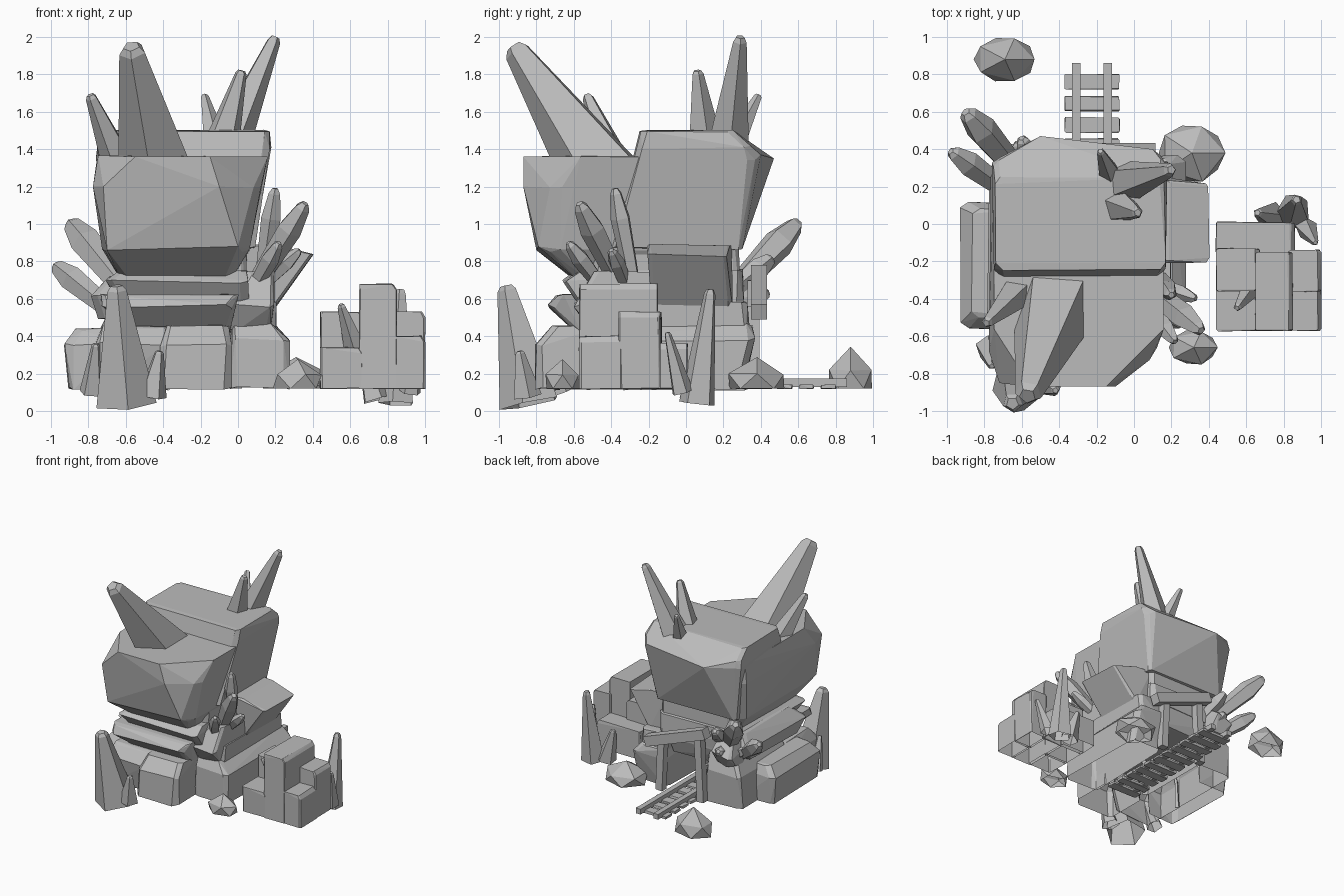
import bpy
import bmesh
import math
import random
from mathutils import Vector

random.seed(4)

default_cube = bpy.data.objects.get("Cube")
if default_cube:
    bpy.data.objects.remove(default_cube, do_unlink=True)

stone = bpy.data.materials.new("stone_grey")
stone.use_nodes = True
grey = (.5, .5, .5, 1)
stone.diffuse_color = grey
stone.node_tree.nodes["Principled BSDF"].inputs["Base Color"].default_value = grey

DOWN, BACKWARD, FORWARD, RIGHTWARD = (Vector(d) for d in (
    (0, 0, -1), (0, 1, 0), (0, -1, 0), (1, 0, 0)))


def finish(name, mesh_builder):
    """Turn a bmesh into a flat shaded stone object."""
    mesh = bpy.data.meshes.new(name)
    mesh_builder.to_mesh(mesh)
    mesh_builder.free()
    mesh.materials.append(stone)
    shape = bpy.data.objects.new(name, mesh)
    bpy.context.collection.objects.link(shape)
    return shape


def slab(name, *levels, corner=.03, rough=.01, peaks=(), open_sides=()):
    """Chipped block: hull of levels, each (z, left, right, front, back), and extra peaks."""
    builder = bmesh.new()
    for peak in peaks:
        builder.verts.new(peak)
    for z, left, right, front, back in levels:
        cut = min(corner, (right - left) / 3, (back - front) / 3)
        for x, inward in ((left, cut), (right, -cut)):
            for y, deeper in ((front, cut), (back, -cut)):
                for point in ((x + inward, y, z), (x, y + deeper, z)):
                    wobble = [random.uniform(-rough, rough) for axis in point]
                    builder.verts.new(Vector(point) + Vector(wobble))
    hull = bmesh.ops.convex_hull(builder, input=builder.verts)
    spare = [v for v in hull["geom_interior"] if isinstance(v, bmesh.types.BMVert)]
    bmesh.ops.delete(builder, geom=spare, context="VERTS")
    bmesh.ops.dissolve_limit(builder, angle_limit=math.radians(4),
                             verts=builder.verts, edges=builder.edges)
    bmesh.ops.recalc_face_normals(builder, faces=builder.faces)
    builder.normal_update()
    removed = [f for f in builder.faces if any(f.normal.dot(d) > .85 for d in open_sides)]
    bmesh.ops.delete(builder, geom=removed, context="FACES")
    return finish(name, builder)


def spike(name, base, tip, profile, sides=5, turn=.4, closed=False):
    """Prism along a line; profile holds (fraction along, radius) pairs."""
    base, tip = Vector(base), Vector(tip)
    rotation = (tip - base).to_track_quat("Z", "Y")
    builder = bmesh.new()
    rings = []
    for along, radius in profile:
        ring = []
        for step in range(sides):
            angle = math.tau * step / sides + turn
            offset = Vector((math.cos(angle), math.sin(angle), 0)) * radius
            ring.append(builder.verts.new(base.lerp(tip, along) + rotation @ offset))
        rings.append(ring)
    for lower, upper in zip(rings, rings[1:]):
        for step in range(sides):
            after = (step + 1) % sides
            builder.faces.new((lower[step], lower[after], upper[after], upper[step]))
    if closed:
        builder.faces.new(reversed(rings[0]))
    builder.faces.new(rings[-1])
    return finish(name, builder)


def crystal(name, base, tip, radius):
    """Tall crystal narrowing steadily from its foot."""
    profile = ((0, radius), (.96, radius * .32), (1, radius * .2))
    return spike(name, base, tip, profile, turn=random.uniform(0, 2))


def blunt_crystal(name, base, tip, radius):
    """Club shaped crystal, widest near its short point."""
    profile = ((0, radius * .7), (.72, radius), (.95, radius * .6), (1, radius * .3))
    return spike(name, base, tip, profile, turn=random.uniform(0, 2))


def beam(name, start, end, radius):
    profile = ((0, radius), (1, radius))
    return spike(name, start, end, profile, sides=4, turn=math.pi / 4, closed=True)


def boulder(name, center, size):
    """Loose faceted stone, open where it rests on the ground."""
    builder = bmesh.new()
    bmesh.ops.create_icosphere(builder, subdivisions=1, radius=1)
    floor = center[2]
    for v in builder.verts:
        v.co *= random.uniform(.97, 1.08)
        v.co = Vector(center) + v.co * Vector(size)
        v.co.z = max(v.co.z, floor)
    resting = [f for f in builder.faces if all(v.co.z <= floor for v in f.verts)]
    bmesh.ops.delete(builder, geom=resting, context="FACES")
    return finish(name, builder)


# Hollow base blocks around the tunnel
slab("base_front", (.12, -.42, -.04, -.8, -.4), (.35, -.42, -.04, -.8, -.4),
     (.46, -.38, -.05, -.72, -.4), open_sides=(DOWN, BACKWARD))
slab("base_front_left", (.12, -.76, -.38, -.7, -.3), (.36, -.76, -.36, -.74, -.3),
     (.45, -.72, -.36, -.68, -.3), open_sides=(DOWN, BACKWARD, RIGHTWARD))
slab("base_left", (.12, -.91, -.6, -.55, .1), (.36, -.92, -.6, -.56, .11),
     (.44, -.86, -.6, -.5, .08), open_sides=(DOWN, RIGHTWARD))
slab("base_back_left", (.12, -.76, -.42, -.35, .34), (.4, -.76, -.42, -.35, .34),
     (.55, -.68, -.42, -.3, .3), open_sides=(DOWN, FORWARD))
slab("base_right", (.12, -.04, .27, -.56, .3), (.38, -.04, .27, -.56, .36),
     (.46, -.04, .2, -.52, .36), open_sides=(DOWN,))
slab("base_core_right", (.4, -.04, .2, -.5, .34), (.58, -.04, .2, -.5, .32))

# Overhanging middle layers
slab("middle_ledge", (.42, -.58, -.04, -.6, .25), (.56, -.73, -.04, -.73, .3),
     (.62, -.74, 0, -.69, .3))
slab("upper_ledge", (.58, -.64, .05, -.58, .3), (.69, -.7, .05, -.66, .3),
     (.75, -.62, .05, -.58, .3))
slab("neck", (.6, -.6, .05, -.5, .28), (.95, -.6, .05, -.5, .28))
slab("right_ledge", (.44, -.03, .18, -.52, .1), (.56, -.05, .2, -.6, .1),
     (.74, .05, .2, -.5, .1))
slab("right_shelf", (.56, -.05, .2, -.18, .24), (.83, .1, .4, -.2, .22),
     (.89, 0, .18, -.2, .24), corner=.015)
slab("left_shelf", (.5, -.74, -.5, -.5, .2), (.62, -.78, -.5, -.55, .25),
     (.72, -.7, -.5, -.45, .2))

# Great capping stone, its right front corner cut back
slab("cap_front", (.69, -.62, -.04, -.57, .2), (.86, -.72, .07, -.72, .25),
     (1.2, -.77, .13, -.72, .3), (1.36, -.75, .16, -.62, .3), corner=.05,
     peaks=((-.7, -.8, .86), (0, -.79, .88), (-.72, -.85, 1.2), (-.1, -.87, 1.2),
            (-.55, -.87, 1.36), (-.15, -.87, 1.36)))
slab("cap_back", (.87, -.7, .09, -.4, .31), (1.35, -.75, .16, -.26, .36),
     (1.41, -.75, .17, -.26, .34), (1.5, -.74, .17, -.24, .25), corner=.03,
     peaks=((-.5, .47, 1.35), (.1, .4, 1.37)))

# Broken stone beside the tunnel mouth
slab("broken_stone", (.5, -.69, -.55, .2, .35), (.6, -.73, -.52, .2, .41),
     (.7, -.7, -.54, .2, .34), rough=.025)

# Timber frame and rails
beam("door_post_left", (-.41, .36, .12), (-.38, .36, .7), .045)
beam("door_post_right", (-.01, .36, .12), (-.03, .36, .56), .045)
beam("door_lintel", (.1, .39, .53), (-.47, .39, .74), .06)
for x in (-.31, -.14):
    beam("rail", (x, -.42, .15), (x, .86, .15), .032)
tie_spacing = .115
for index in range(11):
    y = .76 - index * tie_spacing
    slab("rail_tie", (.12, -.37, -.08, y - .04, y + .04),
         (.14, -.37, -.08, y - .04, y + .04), corner=.005, rough=.004)

# Detached stepped outcrop, one hollow block per column
columns = (
    ("front_left", .44, .67, -.57, -.34, .34),
    ("middle_left", .44, .67, -.36, -.13, .53),
    ("tall", .65, .85, -.57, -.15, .68),
    ("front_right", .83, 1, -.57, -.34, .4),
    ("middle_right", .83, 1, -.36, -.14, .53),
    ("back", .44, .86, -.16, .01, .36),
)
for label, left, right, front, back, top in columns:
    slab("outcrop_" + label, (.12, left, right, front, back),
         (top - .03, left, right, front, back),
         (top, left, right - .02, front, back), corner=.008, rough=.004,
         open_sides=(DOWN,))

# Loose stones
boulder("stone_back_right", (.31, .38, .12), (.19, .17, .17))
boulder("stone_back_left", (-.69, .88, .12), (.18, .13, .22))
boulder("stone_front_right", (.32, -.66, .12), (.14, .1, .16))

# Crystals on the cap
crystal("cap_crystal_front", (-.42, -.43, 1.24), (-.57, -.92, 1.95), .23)
crystal("cap_crystal_left", (-.62, -.36, 1.28), (-.79, -.53, 1.69), .1)
crystal("cap_crystal_back", (-.06, .22, 1.4), (.2, .29, 2), .12)
crystal("cap_crystal_middle", (-.09, .1, 1.42), (.02, .06, 1.82), .1)
crystal("cap_crystal_small", (-.12, .25, 1.42), (-.18, .39, 1.69), .07)

# Crystals growing from the sides
blunt_crystal("left_crystal_long", (-.6, .25, .64), (-.9, .6, 1.01), .085)
blunt_crystal("left_crystal_short", (-.66, .16, .52), (-.98, .39, .78), .07)
blunt_crystal("left_crystal_inner", (-.52, .22, .62), (-.6, .46, .82), .06)
blunt_crystal("left_crystal_low", (-.56, .2, .52), (-.62, .44, .64), .06)
blunt_crystal("right_crystal_tall", (.12, -.27, .62), (.2, -.38, 1.19), .055)
blunt_crystal("right_crystal_wide", (.05, -.32, .62), (.36, -.57, 1.11), .07)
blunt_crystal("right_crystal_thin", (.08, -.3, .62), (.33, -.4, .86), .045)
blunt_crystal("right_crystal_low", (.05, -.4, .6), (.22, -.63, .9), .05)

# Crystals standing on the ground
crystal("ground_crystal_front", (-.6, -.83, .04), (-.65, -.96, .67), .17)
crystal("ground_crystal_small", (-.46, -.85, .08), (-.42, -.89, .32), .08)
crystal("ground_crystal_left", (-.78, -.66, .1), (-.76, -.76, .36), .07)
crystal("outcrop_crystal_back", (.85, .06, .04), (.87, .13, .65), .1)
crystal("outcrop_crystal_side", (.74, .04, .06), (.66, .06, .34), .08)
crystal("outcrop_crystal_end", (.92, -.02, .1), (.97, -.1, .42), .06)
crystal("outcrop_crystal_top", (.64, -.32, .3), (.55, -.45, .57), .07)
